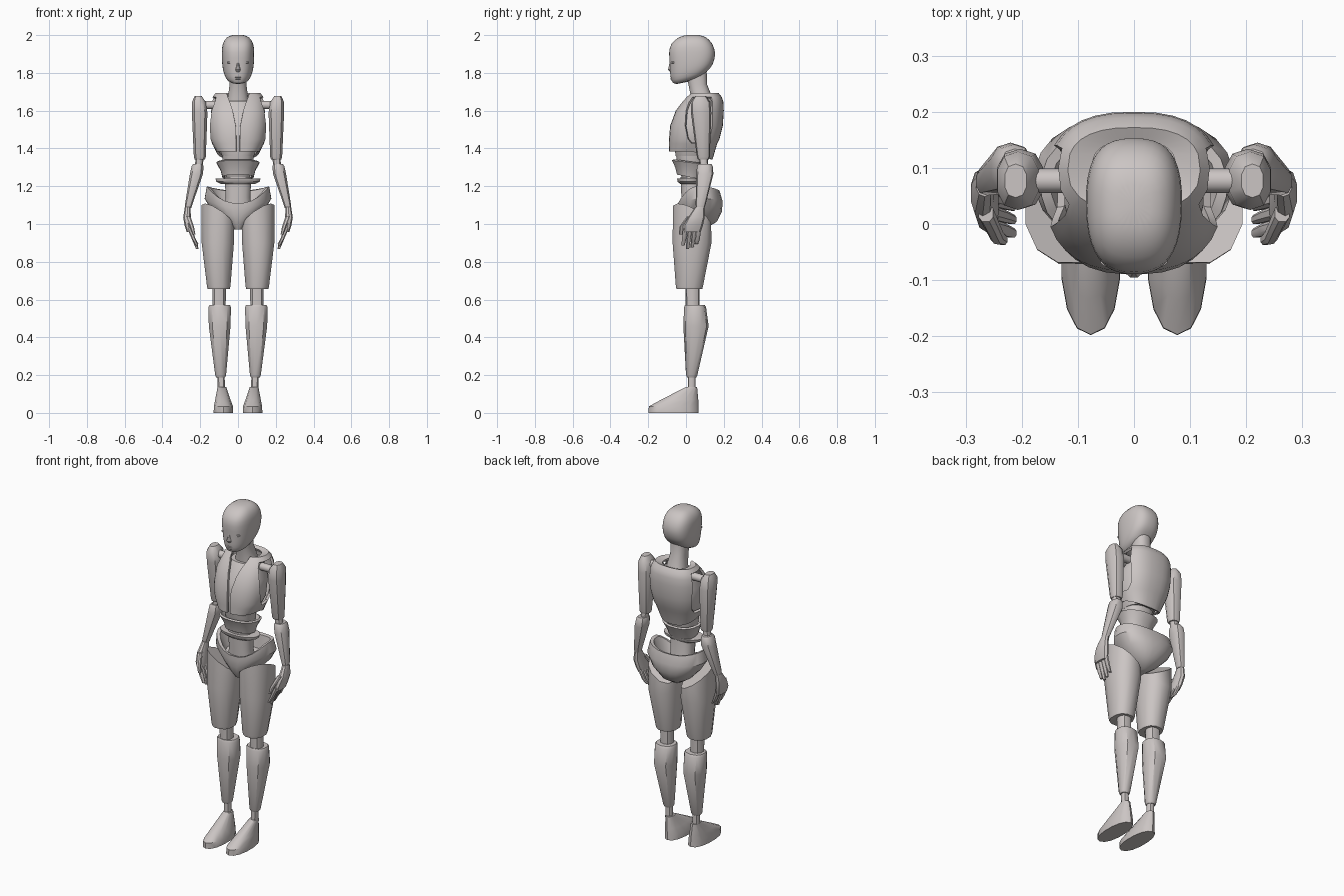
import bpy, bmesh, math

mat = bpy.data.materials.new("warm light grey")
mat.diffuse_color = (0.60, 0.56, 0.55, 1)


def sup(v, e):
    return math.copysign(abs(v) ** e, v)


def ring(cx, cy, z, rx, ry, n=12, p=2.3, tx=0, ty=0, egg=0, lift=None):
    """Horizontal superellipse; tx/ty tilt it, egg narrows the front, lift(c, s) offsets z."""
    pts = []
    for i in range(n):
        a = 2 * math.pi * (i + 0.5) / n
        c, s = math.cos(a), math.sin(a)
        x = rx * sup(c, 2 / p) * (1 - egg * max(0, -s))
        y = ry * sup(s, 2 / p)
        pts.append((cx + x, cy + y, z + tx * x + ty * y + (lift(c, s) if lift else 0)))
    return pts


def loft(name, rings, caps=True, closed=True, mirror=False, thick=0, subsurf=0, skip=None):
    """Skin a list of equal point rows; skip(row, column) leaves holes."""
    bm = bmesh.new()
    rows = [[bm.verts.new(p) for p in r] for r in rings]
    n = len(rows[0])
    for j, (a, b) in enumerate(zip(rows, rows[1:])):
        for i in range(n if closed else n - 1):
            if not (skip and skip(j, i)):
                bm.faces.new((a[i], a[(i + 1) % n], b[(i + 1) % n], b[i]))
    if caps:
        bm.faces.new(rows[0])
        bm.faces.new(rows[-1])
        bmesh.ops.recalc_face_normals(bm, faces=bm.faces)
    me = bpy.data.meshes.new(name)
    bm.to_mesh(me)
    bm.free()
    me.materials.append(mat)
    ob = bpy.data.objects.new(name, me)
    bpy.context.collection.objects.link(ob)
    if mirror:
        ob.modifiers.new("mirror", 'MIRROR')
    if thick:
        m = ob.modifiers.new("thickness", 'SOLIDIFY')
        m.thickness, m.offset = thick, -1
    if subsurf:
        ob.modifiers.new("smooth", 'SUBSURF').levels = subsurf
    return ob


def limb(name, specs, n=10, p=2.4, mirror=True):
    return loft(name, [ring(*s, n=n, p=p) for s in specs], mirror=mirror)


# head: (z, tilt, front y, back y, half width, egg)
head = [(1.752, .30, -.062, .08, .052, .25), (1.782, .25, -.080, .11, .072, .22),
        (1.815, .16, -.086, .138, .082, .18), (1.858, .09, -.086, .152, .087, .10),
        (1.91, 0, -.094, .158, .088, .08), (1.957, 0, -.082, .142, .084, .05),
        (1.99, 0, -.04, .11, .062, .03), (2.002, 0, .0, .07, .03, 0)]
loft("head", [ring(0, (f + b) / 2, z, w, (b - f) / 2, n=20, p=2.7, ty=t, egg=e)
              for z, t, f, b, w, e in head], subsurf=1)
loft("nose", [ring(0, -.076, 1.868, .006, .008, n=8), ring(0, -.080, 1.835, .009, .012, n=8),
              ring(0, -.083, 1.817, .015, .013, n=8), ring(0, -.078, 1.806, .01, .008, n=8)])


def blob(name, x, y, z, rx, ry, rz, mirror=False):
    loft(name, [ring(x, y, z + rz * math.sin(t), rx * math.cos(t), ry * math.cos(t), n=12, p=2)
                for t in (-1.4, -.9, -.3, .3, .9, 1.4)], mirror=mirror)


blob("eyelid", .041, -.067, 1.855, .02, .011, .008, True)
blob("upper_lip", 0, -.073, 1.779, .024, .012, .005)
blob("lower_lip", 0, -.071, 1.769, .02, .012, .006)
limb("neck", [(0, .09, 1.6, .07, .062), (0, .08, 1.68, .053, .056), (0, .062, 1.74, .045, .05),
              (0, .05, 1.83, .05, .06)], n=16, mirror=False)

# chest shell, right half: (z, front y, back y, half width, centre gap, armhole front y, back y)
chest = [(1.385, -.09, .14, .115, .010, .0, .10), (1.425, -.09, .165, .137, .010, .03, .10),
         (1.45, -.09, .177, .147, .010, .01, .125), (1.52, -.084, .195, .157, .012, -.005, .14),
         (1.60, -.055, .2, .156, .028, .0, .14), (1.645, -.022, .198, .147, .042, .015, .14),
         (1.672, .0, .19, .135, .054, .035, .135), (1.694, .025, .172, .118, .06, .05, .125),
         (1.684, .03, .15, .078, .055, .05, .125)]
rows = []
for k, (z, f, b, w, gap, af, ab) in enumerate(chest):
    cy, ry, p = (f + b) / 2, (b - f) / 2, 2.5

    def angle(y):
        return math.asin(max(-1, min(1, sup((y - cy) / ry, p / 2))))
    a0, a1, a2 = -math.acos((gap / w) ** (p / 2)), angle(af), angle(ab)
    angs = ([a0 + (a1 - a0) * t / 6 for t in range(6)] + [a1 + (a2 - a1) * t / 3 for t in range(3)]
            + [a2 + (math.pi / 2 - a2) * t / 6 for t in range(7)])
    rows.append([(w * sup(max(0, math.cos(a)), 2 / p), cy + ry * sup(math.sin(a), 2 / p),
                  z - (.045 * max(0, math.sin(a)) if k == 0 else 0)) for a in angs])
loft("chest_shell", rows, caps=False, closed=False, mirror=True, thick=.014,
     skip=lambda j, i: 1 <= j <= 5 and 6 <= i <= 8)
limb("inner_torso", [(0, .03, 1.36, .085, .085), (0, .045, 1.45, .122, .117),
                     (0, .06, 1.56, .125, .118), (0, .085, 1.65, .085, .075)], n=20, mirror=False)

# waist pieces
limb("abdomen_core", [(0, .03, 1.24, .06, .05), (0, .025, 1.3, .08, .07),
                      (0, .025, 1.41, .088, .085)], n=16, mirror=False)
loft("abdomen_band", [ring(0, .02, 1.248, .083, .068, n=20, ty=-.2),
                      ring(0, .022, 1.285, .093, .08, n=20, ty=-.2),
                      ring(0, .024, 1.325, .115, .1, n=20, ty=-.12)], caps=False, thick=.012)
loft("waist_ring", [ring(0, .02, 1.212, .09, .052, n=20), ring(0, .02, 1.224, .116, .065, n=20),
                    ring(0, .02, 1.24, .12, .068, n=20)])
limb("waist_core", [(0, .04, 1.06, .08, .06), (0, .03, 1.14, .066, .055),
                    (0, .025, 1.25, .072, .055)], n=16, mirror=False)

# pelvis bowl with raised hips and a dipped front edge: (z, y, half width, half depth, dip, egg)
pelvis = [(.972, .045, .022, .055, 0, 0), (1.015, .068, .085, .096, .01, .25),
          (1.075, .076, .143, .116, .03, .2), (1.135, .076, .178, .118, .05, .05),
          (1.2, .068, .166, .11, .09, 0), (1.195, .068, .148, .092, .09, 0),
          (1.1, .07, .11, .08, .03, 0)]
loft("pelvis", [ring(0, cy, z, rx, ry, n=24, egg=e,
                     lift=lambda c, s, d=d: -d * (s * s if s < 0 else .25 * s * s))
                for z, cy, rx, ry, d, e in pelvis])

# legs
loft("thigh", [ring(.102, .018, .655, .06, .07, n=12), ring(.102, .018, .67, .064, .074, n=12),
               ring(.107, .032, .90, .088, .106, n=12),
               ring(.108, .032, 1.035, .088, .104, n=12, tx=.6, ty=-.45),
               ring(.108, .032, 1.035, .074, .09, n=12, tx=.6, ty=-.45)], mirror=True)
limb("knee", [(.1, .035, .55, .036, .036), (.1, .035, .68, .038, .038)])
limb("shin", [(.092, .03, .188, .024, .024), (.092, .03, .2, .03, .03),
              (.097, .053, .46, .06, .067), (.097, .048, .56, .062, .058),
              (.097, .047, .572, .056, .052)])
limb("ankle", [(.088, .03, .12, .02, .02), (.09, .03, .2, .02, .02)])
limb("foot", [(.077, -.066, 0, .053, .132), (.077, -.066, .034, .052, .131),
              (.08, -.035, .068, .042, .1), (.085, .028, .136, .024, .031)], n=14, p=2.2)

# arms
loft("shoulder_pin", [[(x, .077 + .022 * math.cos(a), 1.63 + .022 * math.sin(a))
     for a in [2 * math.pi * k / 12 for k in range(12)]] for x in (.1, .2)], mirror=True)
limb("upper_arm", [(.202, .092, 1.342, .028, .029), (.202, .092, 1.355, .033, .034),
                   (.203, .08, 1.59, .043, .054), (.207, .077, 1.645, .038, .052),
                   (.211, .077, 1.677, .02, .03)])
limb("elbow", [(.208, .095, 1.29, .022, .022), (.203, .093, 1.36, .022, .022)])
limb("forearm", [(.263, .076, 1.085, .017, .022), (.262, .077, 1.1, .02, .026),
                 (.220, .1, 1.265, .036, .045), (.214, .1, 1.305, .033, .042),
                 (.212, .1, 1.318, .026, .034)])

# hands: palm, four fingers, thumb
limb("palm", [(.256, .032, .958, .016, .046), (.262, .037, .99, .021, .052),
              (.270, .055, 1.035, .021, .044), (.266, .073, 1.09, .016, .024)])
for i, tip in enumerate((.895, .875, .868, .885)):
    y = .068 - .024 * i
    limb("finger_%d" % (i + 1), [(.216, y - .012, tip, .007, .009), (.234, y - .006, .92, .011, .012),
                                 (.256, y, .975, .013, .013)], n=8)
limb("thumb", [(.233, -.028, .945, .008, .01), (.244, -.022, .985, .012, .014),
               (.264, .02, 1.04, .014, .017)], n=8)

# apply modifiers, smooth by angle
bpy.ops.object.select_all(action='SELECT')
bpy.context.view_layer.objects.active = bpy.data.objects["chest_shell"]
bpy.ops.object.convert(target='MESH')
bpy.ops.object.shade_smooth_by_angle(angle=math.radians(38))
